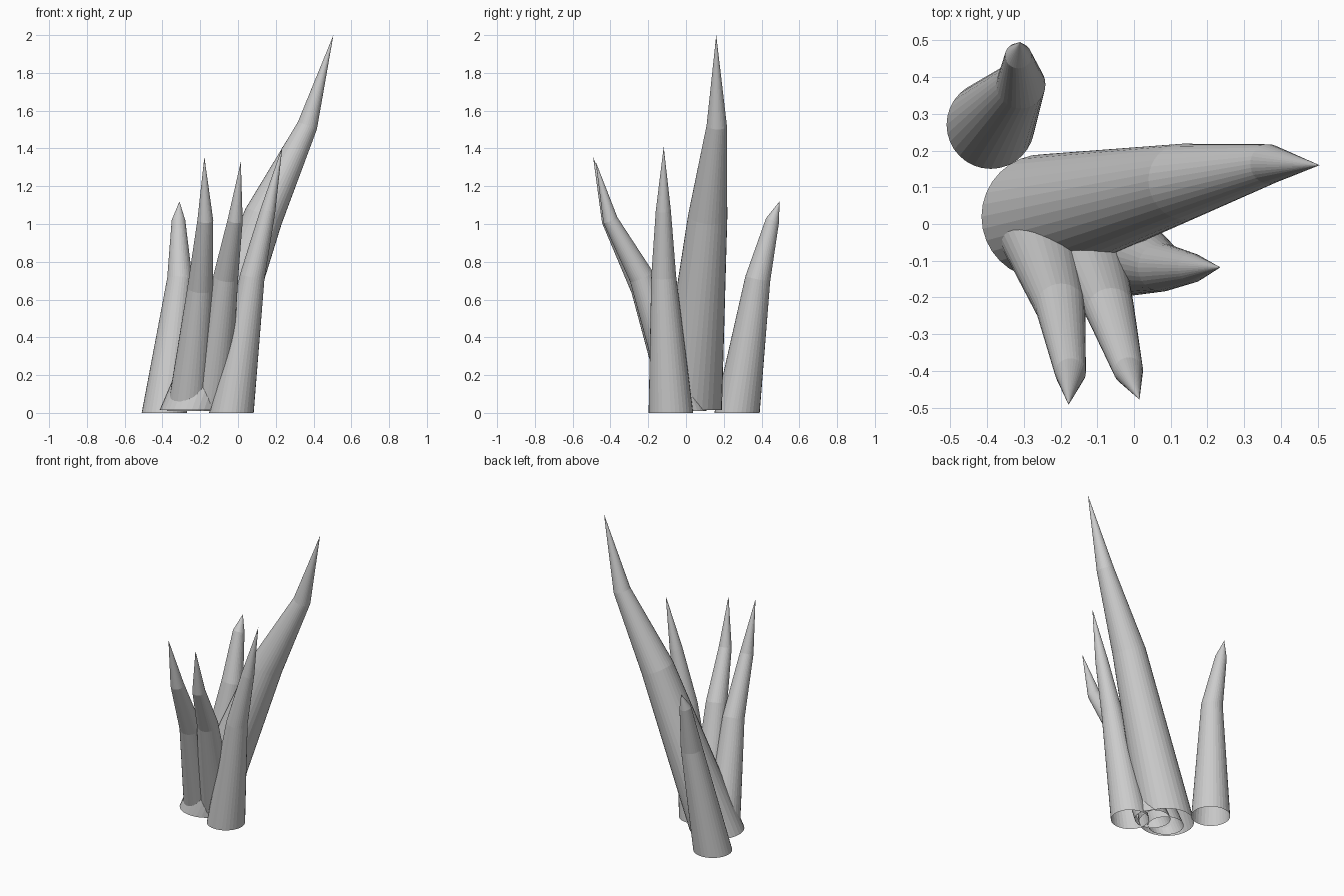
import bpy, bmesh
from mathutils import Vector

if "Cube" in bpy.data.objects:
    bpy.data.objects.remove(bpy.data.objects["Cube"], do_unlink=True)

SIDES = 32

grey = bpy.data.materials.new("pale_grey")
grey.use_nodes = True
colour = (0.6, 0.6, 0.6, 1)
grey.diffuse_color = colour
grey.node_tree.nodes["Principled BSDF"].inputs["Base Color"].default_value = colour


def spike(name, rings, tip):
    """Bent hollow spike: rings of (centre, radius), open below, pointed on top."""
    bm = bmesh.new()
    centres = [Vector(c) for c, r in rings] + [Vector(tip)]
    loops = []
    for i, (c, r) in enumerate(rings):
        # the base lies flat, the higher rings tilt with the bend
        axis = Vector((0, 0, 1))
        if i:
            axis = (centres[i] - centres[i - 1]).normalized() + (centres[i + 1] - centres[i]).normalized()
        turn = Vector((0, 0, 1)).rotation_difference(axis).to_matrix().to_4x4()
        turn.translation = centres[i]
        loops.append(bmesh.ops.create_circle(bm, segments=SIDES, radius=r, matrix=turn)["verts"])
    apex = bm.verts.new(tip)
    for k in range(SIDES):
        n = (k + 1) % SIDES
        for low, high in zip(loops, loops[1:]):
            bm.faces.new((low[k], low[n], high[n], high[k]))
        bm.faces.new((loops[-1][k], loops[-1][n], apex))
    bmesh.ops.recalc_face_normals(bm, faces=bm.faces)
    mesh = bpy.data.meshes.new(name)
    bm.to_mesh(mesh)
    bm.free()
    mesh.materials.append(grey)
    obj = bpy.data.objects.new(name, mesh)
    bpy.context.collection.objects.link(obj)


# Tall leaning spike in the middle
spike("tall_spike",
      [((-0.245, 0.02, 0.015), 0.17), ((0.135, 0.115, 1.04), 0.104), ((0.367, 0.163, 1.52), 0.054)],
      (0.505, 0.16, 2.0))

# Short spike standing apart at the back
spike("back_spike",
      [((-0.39, 0.27, 0), 0.12), ((-0.308, 0.38, 0.71), 0.067), ((-0.315, 0.458, 1.02), 0.036)],
      (-0.31, 0.495, 1.12))

# Spike on the left side
spike("left_spike",
      [((-0.035, -0.08, 0), 0.118), ((0.075, -0.118, 0.72), 0.066), ((0.158, -0.12, 1.07), 0.04)],
      (0.235, -0.118, 1.41))

# Two spikes leaning forward
spike("front_right_spike",
      [((-0.265, -0.01, 0.01), 0.11), ((-0.2, -0.225, 0.66), 0.068), ((-0.173, -0.405, 1.02), 0.042)],
      (-0.178, -0.492, 1.355))
spike("front_left_spike",
      [((-0.15, 0.0, 0.01), 0.11), ((-0.065, -0.235, 0.72), 0.066), ((-0.015, -0.4, 1.02), 0.04)],
      (0.015, -0.478, 1.33))
